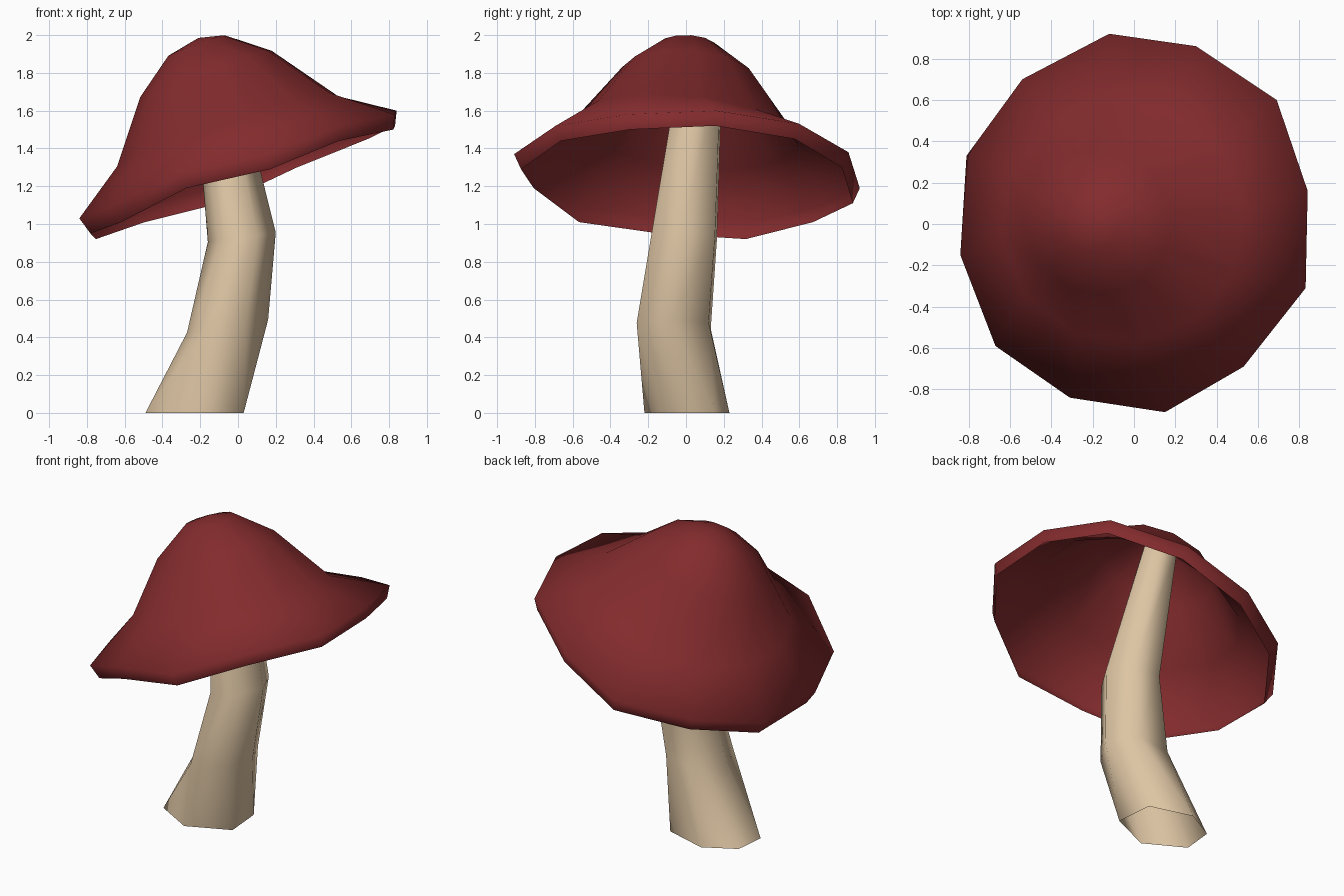
import bpy, bmesh, math
from mathutils import Vector

old = bpy.data.objects.get("Cube")
if old:
    bpy.data.objects.remove(old, do_unlink=True)


def make_material(name, rgb):
    mat = bpy.data.materials.new(name)
    mat.use_nodes = True
    colour = (*rgb, 1.0)
    mat.diffuse_color = colour
    bsdf = next(n for n in mat.node_tree.nodes if n.type == "BSDF_PRINCIPLED")
    bsdf.inputs["Base Color"].default_value = colour
    bsdf.inputs["Roughness"].default_value = 0.8
    return mat


def ring(centre, rx, ry, sides, start, step, slope_x, slope_y=0.0):
    """Elliptical loop of points on a tilted plane, angles in degrees."""
    points = []
    for i in range(sides):
        a = math.radians(start + step * i)
        dx, dy = rx * math.cos(a), ry * math.sin(a)
        points.append(Vector(centre) + Vector((dx, dy, slope_x * dx + slope_y * dy)))
    return points


def loft(name, rings, mat, tip=None):
    """Skin a list of equal loops as one smooth open sheet, with an optional tip."""
    bm = bmesh.new()
    loops = [[bm.verts.new(p) for p in r] for r in rings]
    n = len(loops[0])
    for a, b in zip(loops, loops[1:]):
        for i in range(n):
            j = (i + 1) % n
            bm.faces.new((a[i], a[j], b[j], b[i]))
    if tip is not None:
        t = bm.verts.new(tip)
        for i in range(n):
            bm.faces.new((loops[0][(i + 1) % n], loops[0][i], t))
    for face in bm.faces:
        face.smooth = True
    mesh = bpy.data.meshes.new(name)
    bm.to_mesh(mesh)
    bm.free()
    mesh.materials.append(mat)
    obj = bpy.data.objects.new(name, mesh)
    bpy.context.collection.objects.link(obj)


cap_red = make_material("cap_red", (0.225, 0.024, 0.026))
stem_cream = make_material("stem_cream", (0.73, 0.56, 0.37))

# Cap: hollow tilted bell, dome rings flaring to an irregular rim and a turned lip
rim = [Vector(p) for p in (
    (-.12, .92, 1.19), (.30, .86, 1.38), (.69, .60, 1.53), (.84, .16, 1.6),
    (.83, -.31, 1.58), (.53, -.69, 1.52), (.15, -.91, 1.37), (-.31, -.84, 1.27),
    (-.67, -.59, 1.09), (-.84, -.15, 1.03), (-.81, .33, 1.0), (-.54, .70, 1.09))]
lip = [Vector((p.x * .96 + .025, p.y * .96, p.z - .08)) for p in rim]


def cap_ring(x, z, radius, slope_x, slope_y):
    return ring((x, .01, z), radius, radius, len(rim), 97, -30, slope_x, slope_y)


dome = [cap_ring(-.22, 1.945, .15, .37, -.04),
        cap_ring(-.17, 1.795, .35, .36, -.06),
        cap_ring(-.055, 1.49, .59, .33, -.1)]
loft("cap", dome + [rim, lip], cap_red, tip=(-.21, 0, 1.985))

# Stem: six-sided bent tube with a flared, slightly twisted foot, running into the cap
foot = [Vector((x, y, 0)) for x, y in (
    (.03, -.10), (.01, .15), (-.27, .23), (-.47, .12), (-.49, -.08), (-.24, -.22))]
stem = [foot]
for centre, rx, ry, slope in (
        ((-.055, -.065, .46), .215, .22, .16),
        ((.02, -.01, .93), .18, .195, .14),
        ((-.13, .08, 1.84), .105, .125, .2)):
    stem.append(ring(centre, rx, ry, len(foot), -63, 60, slope))
loft("stem", stem, stem_cream)
